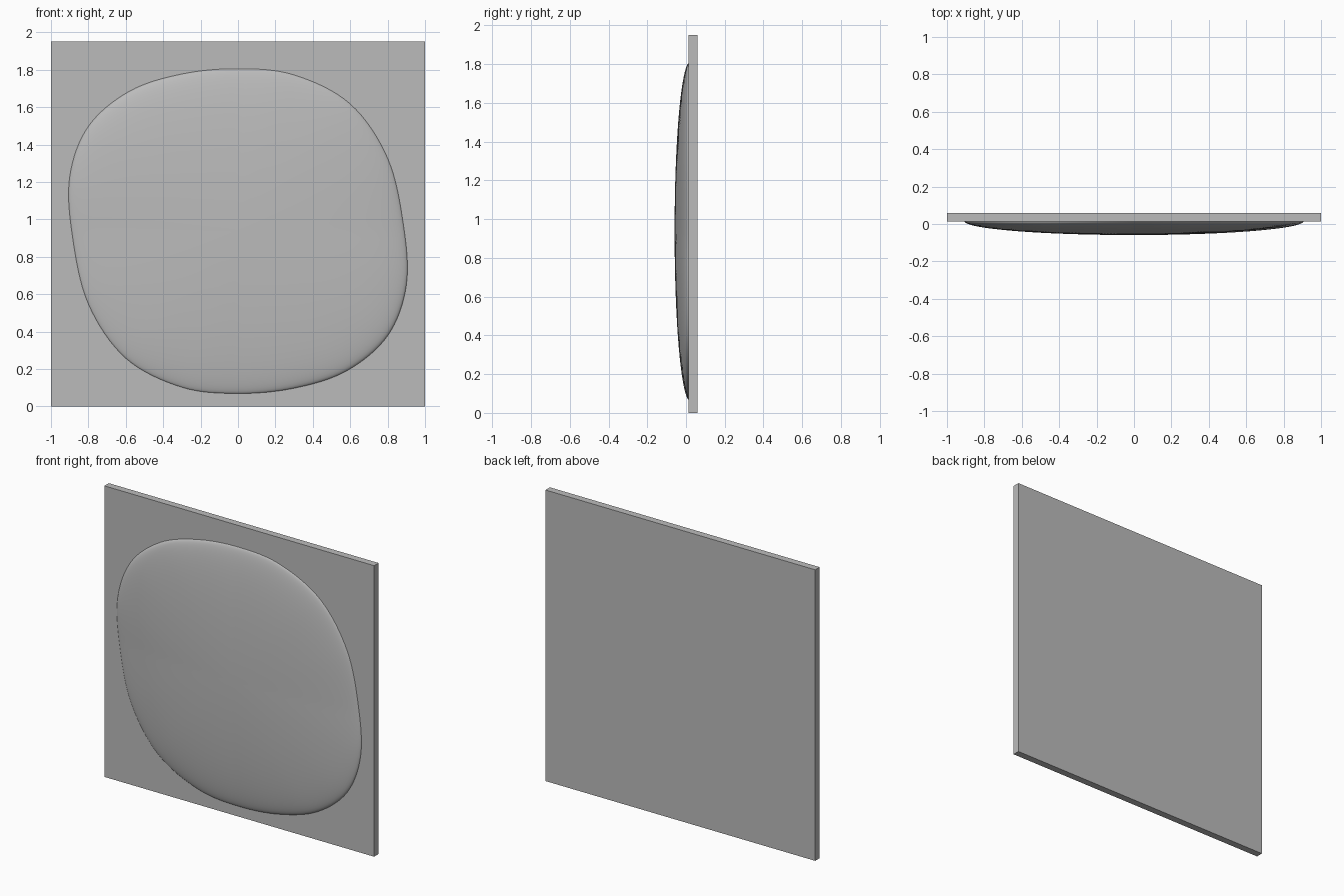
import bpy
import bmesh
import math
from mathutils import Vector

if "Cube" in bpy.data.objects:
    bpy.data.objects.remove(bpy.data.objects["Cube"], do_unlink=True)

# One plain grey for the whole panel
grey = bpy.data.materials.new("mid_grey")
grey.use_nodes = True
COLOUR = (0.5, 0.5, 0.5, 1)
grey.diffuse_color = COLOUR
grey.node_tree.nodes["Principled BSDF"].inputs["Base Color"].default_value = COLOUR


def add_object(name, bm):
    mesh = bpy.data.meshes.new(name)
    bmesh.ops.recalc_face_normals(bm, faces=bm.faces)
    bm.to_mesh(mesh)
    bm.free()
    mesh.materials.append(grey)
    obj = bpy.data.objects.new(name, mesh)
    bpy.context.collection.objects.link(obj)
    return obj


# Square backing slab
FRONT, BACK, HEIGHT = 0.013, 0.06, 1.95
bm = bmesh.new()
bmesh.ops.create_cube(bm, size=1)
bmesh.ops.scale(bm, verts=bm.verts, vec=(2, BACK - FRONT, HEIGHT))
bmesh.ops.translate(bm, verts=bm.verts, vec=(0, (FRONT + BACK) / 2, HEIGHT / 2))
add_object("backing_slab", bm)

# Cushion outline: half of it, repeated by a half turn
half = [Vector(p) for p in (
    (0.885, 0.03), (0.8, 0.39), (0.6, 0.68), (0.3, 0.835), (0, 0.868),
    (-0.3, 0.84), (-0.58, 0.748), (-0.8, 0.56), (-0.9, 0.29))]
control = half + [-p for p in half]


def spline(points, steps):
    """Closed Catmull-Rom curve through the points."""
    n = len(points)
    result = []
    for i in range(n):
        a, b, c, d = (points[(i + k) % n] for k in (-1, 0, 1, 2))
        for s in range(steps):
            t = s / steps
            result.append(0.5 * (2 * b + (c - a) * t + (2 * a - 5 * b + 4 * c - d) * t**2
                                 + (3 * b - a - 3 * c + d) * t**3))
    return result


# Shallow cushion, built as rings shrinking to a centre point
CENTRE_Z, BULGE, RINGS = 0.937, 0.072, 24
outline = spline(control, 8)
bm = bmesh.new()
rings = []
for k in range(RINGS):
    r = math.cos(k / RINGS * math.pi / 2)
    ring = []
    for p in outline:
        # Two opposite corners rise more steeply
        steep = max(0, -math.sin(2 * math.atan2(p.y, p.x)))
        rise = BULGE * (1 - r * r) ** (0.6 - 0.15 * steep)
        ring.append(bm.verts.new((p.x * r, FRONT - rise, CENTRE_Z + p.y * r)))
    rings.append(ring)
tip = bm.verts.new((0, FRONT - BULGE, CENTRE_Z))
count = len(outline)
for i in range(count):
    j = (i + 1) % count
    for outer, inner in zip(rings, rings[1:]):
        bm.faces.new((outer[i], outer[j], inner[j], inner[i]))
    bm.faces.new((rings[-1][i], rings[-1][j], tip))
bm.faces.new(rings[0])
cushion = add_object("cushion", bm)

bpy.ops.object.select_all(action="DESELECT")
bpy.context.view_layer.objects.active = cushion
cushion.select_set(True)
bpy.ops.object.shade_smooth_by_angle(angle=math.radians(50))
